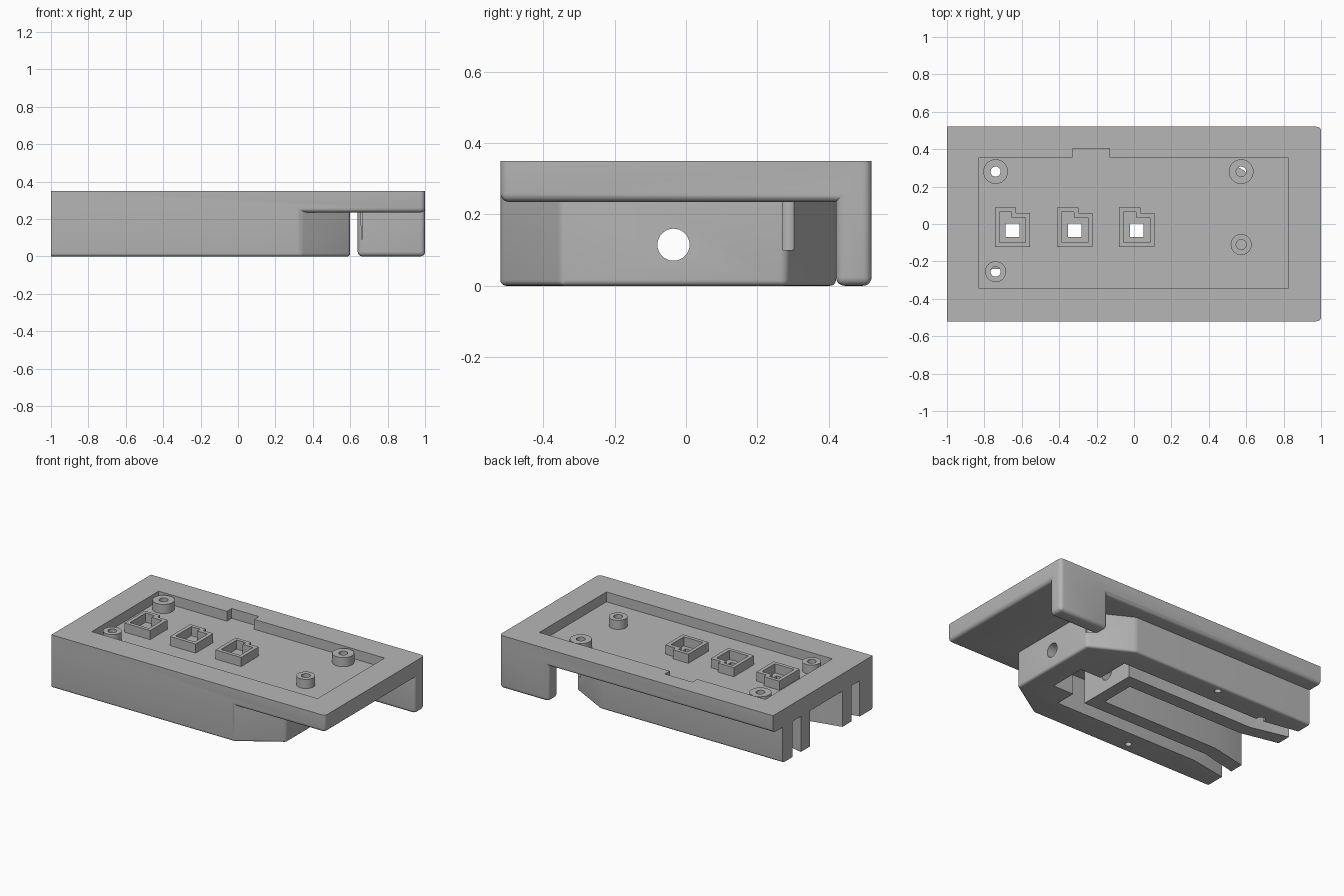
import bpy, bmesh, math
from mathutils import Matrix

cube = bpy.data.objects.get("Cube")
if cube:
    bpy.data.objects.remove(cube, do_unlink=True)

# Single plain grey plastic
grey = bpy.data.materials.new("grey plastic")
grey.use_nodes = True
COLOUR = (0.47, 0.47, 0.47, 1)
grey.diffuse_color = COLOUR
grey.node_tree.nodes["Principled BSDF"].inputs["Base Color"].default_value = COLOUR

MID = -0.035          # centre line of the lower body
TOP, UNDER, FLOOR = 0.35, 0.235, 0.285
LEFT_END = -1.0


def make(name, bm):
    bmesh.ops.recalc_face_normals(bm, faces=bm.faces)
    mesh = bpy.data.meshes.new(name)
    bm.to_mesh(mesh)
    bm.free()
    mesh.materials.append(grey)
    obj = bpy.data.objects.new(name, mesh)
    bpy.context.collection.objects.link(obj)
    return obj


def prism(name, outline, z0, z1, radius=0, pick=None):
    """Extrude an outline upwards and round the edges chosen by pick."""
    bm = bmesh.new()
    base = bm.faces.new([bm.verts.new((x, y, z0)) for x, y in outline])
    grown = bmesh.ops.extrude_face_region(bm, geom=[base])
    for v in grown["geom"]:
        if isinstance(v, bmesh.types.BMVert):
            v.co.z = z1
    if radius:
        edges = [e for e in bm.edges if pick(e.verts[0].co, e.verts[1].co)]
        bmesh.ops.bevel(bm, geom=edges, offset=radius, segments=5,
                        profile=0.5, affect='EDGES', clamp_overlap=True)
    return make(name, bm)


def rect(x0, x1, y0, y1):
    return [(x0, y0), (x1, y0), (x1, y1), (x0, y1)]


def cylinder(name, x, y, r, z0, z1):
    turns = [math.tau * i / 32 for i in range(32)]
    return prism(name, [(x + r * math.cos(t), y + r * math.sin(t)) for t in turns], z0, z1)


def combine(obj, tools, operation='DIFFERENCE'):
    """Apply booleans one after another and discard the tools."""
    for tool in tools:
        mod = obj.modifiers.new("cut", 'BOOLEAN')
        mod.operation, mod.solver, mod.object = operation, 'EXACT', tool
        tool.hide_render = True
    graph = bpy.context.evaluated_depsgraph_get()
    mesh = bpy.data.meshes.new_from_object(obj.evaluated_get(graph))
    obj.modifiers.clear()
    obj.data = mesh
    for tool in tools:
        bpy.data.objects.remove(tool, do_unlink=True)


def mirrored(half):
    """Close a half outline given as (x, distance from centre line)."""
    return ([(x, MID + d) for x, d in half] +
            [(x, MID - d) for x, d in reversed(half)])


def soft(a, b):
    """Edges that are neither on the left end nor on the top."""
    on_end = max(a.x, b.x) < LEFT_END + 0.001
    return not on_end and min(a.z, b.z) < UNDER + 0.01 and not (
        a.z == b.z and a.z > UNDER + 0.01)


# Case: top slab, lower body with angled corners, and one rear leg
case = prism("case", rect(LEFT_END, 1, -0.52, 0.52), UNDER, TOP, 0.024, soft)
body = prism("body", [(LEFT_END, -0.52), (0.335, -0.52), (0.6, -0.35),
                      (0.6, 0.28), (0.335, 0.42), (LEFT_END, 0.42)],
             0, 0.275, 0.016, soft)
leg = prism("leg", rect(0.64, 1, 0.42, 0.52), 0, 0.275, 0.024, soft)
combine(case, [body, leg], 'UNION')

# Tray in the top, with a tab notch at the back
SOCKETS = (-0.65, -0.317, 0.015)
BOSSES = ((-0.74, 0.28, 0.066, -0.1), (-0.74, -0.255, 0.056, -0.1),
          (0.573, 0.28, 0.066, 0.1), (0.573, -0.11, 0.056, 0.1))
tray = prism("tray", rect(-0.828, 0.823, -0.345, 0.355), FLOOR, 0.5)
notch = prism("notch", rect(-0.33, -0.13, 0.3, 0.405), FLOOR, 0.5)

# Flared channel cut into the underside, with a cable recess at its end
channel = prism("channel", mirrored([(-1.1, 0.37), (-1, 0.35), (-0.75, 0.305), (0.3, 0.305)]),
                -0.1, UNDER)
recess = prism("recess", rect(0.25, 0.45, -0.2, 0.05), -0.1, 0.17)


def cable_drill():
    drill = cylinder("cable_hole", 0, 0, 0.045, -0.3, 0.8)
    drill.data.transform(Matrix.Translation((0, MID, 0.115)) @
                         Matrix.Rotation(math.pi / 2, 4, 'Y'))
    return drill


def screw_drill(x, y, bottom):
    return cylinder("screw_hole", x, y, 0.027, bottom, 0.5)


def window(x):
    return prism("window", rect(x - 0.037, x + 0.037, MID - 0.035, MID + 0.037), 0.1, 0.5)


cuts = [tray, notch, channel, recess, cable_drill()]
cuts += [screw_drill(x, y, bottom) for x, y, r, bottom in BOSSES]
cuts += [window(x) for x in SOCKETS]
cuts += [cylinder("pin_hole", -0.33, MID + side * 0.41, 0.02, -0.1, 0.15) for side in (-1, 1)]
combine(case, cuts)

# U-shaped guide rail inside the channel
outer = [(LEFT_END, 0.265), (-0.75, 0.205), (0.18, 0.205)]
inner = [(LEFT_END - 0.001, 0.17), (-0.75, 0.115), (0.1, 0.115)]
rail = prism("guide_rail", mirrored(outer), 0, UNDER + 0.005)
hollow = prism("hollow", mirrored([(-1.1, 0.19)] + inner), -0.1, 0.5)
combine(rail, [hollow, cable_drill()])

parts = [case, rail]

# Screw bosses on the tray floor
for i, (x, y, r, bottom) in enumerate(BOSSES):
    boss = cylinder(f"screw_boss_{i + 1}", x, y, r, FLOOR - 0.002, 0.345)
    combine(boss, [screw_drill(x, y, 0.1)])
    parts.append(boss)


def socket_outline(x, side, low, high, step, tab):
    return [(x - side, MID - low), (x + side, MID - low), (x + side, MID + high),
            (x + step, MID + high), (x + step, MID + tab), (x - side, MID + tab)]


# Keyed square sockets around the windows
for i, x in enumerate(SOCKETS):
    socket = prism(f"socket_{i + 1}", socket_outline(x, 0.094, 0.088, 0.095, 0.02, 0.123),
                   FLOOR - 0.002, 0.345)
    well = prism("well", socket_outline(x, 0.07, 0.064, 0.07, -0.005, 0.1), 0.2, 0.5)
    combine(socket, [well])
    parts.append(socket)

# Smooth the rounded edges, keep the rest crisp
bpy.ops.object.select_all(action='DESELECT')
for obj in parts:
    obj.select_set(True)
bpy.context.view_layer.objects.active = case
bpy.ops.object.shade_smooth_by_angle(angle=math.radians(30))
